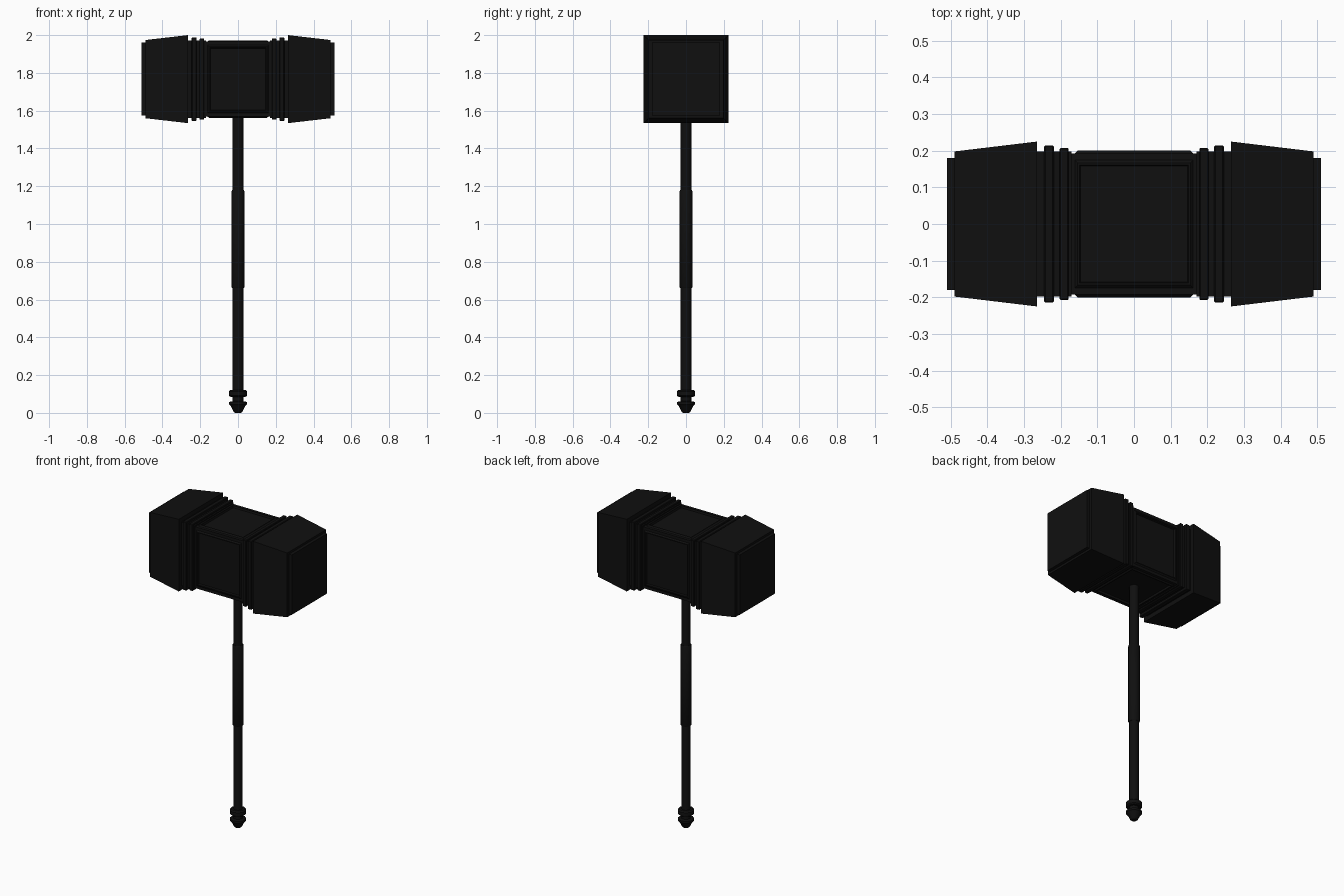
import bpy, bmesh, math
from mathutils import Matrix

if "Cube" in bpy.data.objects:
    bpy.data.objects.remove(bpy.data.objects["Cube"])

HZ = 1.767  # height of the head's centre line

dark = bpy.data.materials.new("dark_metal")
dark.diffuse_color = (0.005, 0.005, 0.005, 1)
dark.use_nodes = True
dark.node_tree.nodes["Principled BSDF"].inputs["Base Color"].default_value = dark.diffuse_color


def finish(name, bm, smooth=False, bevel=0):
    bmesh.ops.recalc_face_normals(bm, faces=bm.faces[:])
    me = bpy.data.meshes.new(name)
    bm.to_mesh(me)
    bm.free()
    ob = bpy.data.objects.new(name, me)
    bpy.context.collection.objects.link(ob)
    me.materials.append(dark)
    if bevel:
        m = ob.modifiers.new("bevel", 'BEVEL')
        m.width, m.segments = bevel, 1
    if smooth:
        bpy.context.view_layer.objects.active = ob
        ob.select_set(True)
        bpy.ops.object.shade_smooth_by_angle(angle=math.radians(35))
        ob.select_set(False)
    return ob


def loft(name, sections, bevel=0, mirror=True):
    """Rectangular sections (x, half y, half z) joined along x."""
    bm = bmesh.new()
    rings = [[bm.verts.new((x, sy * hy, HZ + sz * hz))
              for sy, sz in ((-1, -1), (1, -1), (1, 1), (-1, 1))]
             for x, hy, hz in sections]
    for a, b in zip(rings, rings[1:]):
        for i in range(4):
            j = (i + 1) % 4
            bm.faces.new((a[i], a[j], b[j], b[i]))
    bm.faces.new(rings[0])
    bm.faces.new(rings[-1])
    if mirror:
        geom = bm.verts[:] + bm.edges[:] + bm.faces[:]
        dup = bmesh.ops.duplicate(bm, geom=geom)["geom"]
        for v in dup:
            if isinstance(v, bmesh.types.BMVert):
                v.co.x *= -1
    return finish(name, bm, bevel=bevel)


def lathe(name, profile, sides=16):
    """Closed round part from (radius, z) points."""
    bm = bmesh.new()
    rings = [[bm.verts.new((r * math.cos(2 * math.pi * i / sides),
                            r * math.sin(2 * math.pi * i / sides), z))
              for i in range(sides)] for r, z in profile]
    for a, b in zip(rings, rings[1:]):
        for i in range(sides):
            j = (i + 1) % sides
            bm.faces.new((a[i], a[j], b[j], b[i]))
    bm.faces.new(rings[0])
    bm.faces.new(rings[-1])
    return finish(name, bm, smooth=True)


# Tapered striking blocks with stepped end plates
loft("striking_blocks", [(0.265, 0.225, 0.233), (0.49, 0.198, 0.207),
                         (0.49, 0.18, 0.193), (0.51, 0.18, 0.193)])

# Bands between the centre and the blocks
loft("outer_bands", [(0.219, 0.214, 0.221), (0.245, 0.214, 0.221)], bevel=0.003)
loft("inner_bands", [(0.179, 0.208, 0.215), (0.203, 0.208, 0.215)], bevel=0.003)
loft("band_necks", [(0.17, 0.198, 0.205), (0.27, 0.198, 0.205)])

# Centre block: chamfered, with a framed recessed panel on its four sides
bm = bmesh.new()
bmesh.ops.create_cube(bm, size=1, matrix=Matrix.Translation((0, 0, HZ))
                      @ Matrix.Diagonal((0.36, 0.386, 0.396, 1)))
sides = [f for f in bm.faces if abs(f.normal.x) < 0.5]
for f in sides:
    bmesh.ops.inset_individual(bm, faces=[f], thickness=0.026)
    bmesh.ops.inset_individual(bm, faces=[f], thickness=0.011, depth=0.007)
    bmesh.ops.inset_individual(bm, faces=[f], thickness=0.008, depth=0)
    bmesh.ops.inset_individual(bm, faces=[f], thickness=0.004, depth=-0.012)
finish("centre_block", bm)

# Handle shaft and thicker grip
lathe("shaft", [(0.028, 0.06), (0.028, 1.6)])
lathe("grip", [(0.03, 0.66), (0.034, 0.666), (0.034, 1.174), (0.03, 1.18)])

# Pommel: collar and tapered tip
lathe("pommel_collar", [(0.04, 0.085), (0.048, 0.091), (0.048, 0.114), (0.04, 0.121)])
lathe("pommel_tip", [(0.016, 0), (0.024, 0.007), (0.036, 0.033),
                     (0.047, 0.045), (0.047, 0.058), (0.028, 0.062)])
